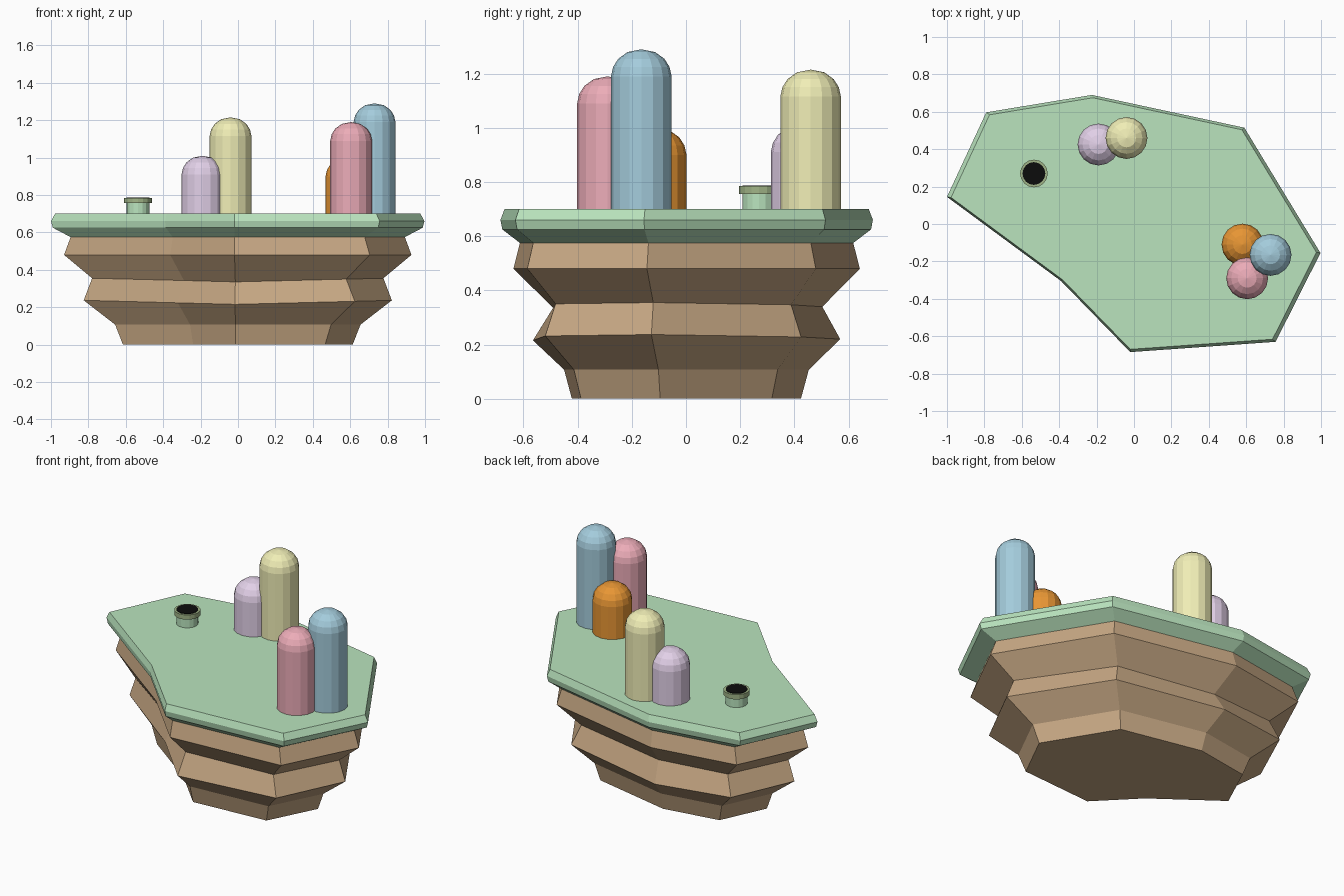
import bpy, bmesh, math

if "Cube" in bpy.data.objects:
    bpy.data.objects.remove(bpy.data.objects["Cube"])

# Plan outline of the island, counter-clockwise from the left tip
OUTLINE = [(-1.0, .145), (-.39, -.305), (-.02, -.685), (.757, -.63),
           (.997, -.155), (.59, .515), (-.225, .69), (-.79, .597)]


def material(name, rgb):
    m = bpy.data.materials.new(name)
    lin = [(c / 255 / 12.92 if c < 11 else ((c / 255 + .055) / 1.055) ** 2.4) for c in rgb]
    m.diffuse_color = (*lin, 1)
    m.use_nodes = True
    m.node_tree.nodes["Principled BSDF"].inputs["Base Color"].default_value = m.diffuse_color
    return m


def loft(name, rings, mat):
    """Skin a stack of equal-length rings; a one-point ring closes to a tip."""
    bm = bmesh.new()
    vs = [[bm.verts.new(p) for p in ring] for ring in rings]
    for a, b in zip(vs, vs[1:]):
        n = len(a)
        for i in range(n):
            j = (i + 1) % n
            bm.faces.new((a[i], a[j], b[0]) if len(b) == 1 else (a[i], a[j], b[j], b[i]))
    for ring in (vs[0], vs[-1]):
        if len(ring) > 2:
            bm.faces.new(ring)
    bmesh.ops.recalc_face_normals(bm, faces=bm.faces)
    me = bpy.data.meshes.new(name)
    bm.to_mesh(me)
    bm.free()
    me.materials.append(mat)
    ob = bpy.data.objects.new(name, me)
    bpy.context.collection.objects.link(ob)
    return ob


def plan_ring(scale, z, dscale=0, dz=0):
    """Scaled outline; dscale and dz grow towards the left and right tips."""
    return [(x * (scale + dscale * abs(x)), y * (scale + dscale * abs(x)), z + dz * abs(x))
            for x, y in OUTLINE]


def turned(name, x, y, profile, mat, sides=16):
    """Round part from (radius, height) points."""
    rings = []
    for r, z in profile:
        if r == 0:
            rings.append([(x, y, z)])
        else:
            rings.append([(x + r * math.cos(2 * math.pi * i / sides),
                           y + r * math.sin(2 * math.pi * i / sides), z) for i in range(sides)])
    return loft(name, rings, mat)


# Rock base
rock = material("rock", (198, 167, 131))
loft("rock_base", [plan_ring(.615, 0), plan_ring(.657, .107), plan_ring(.825, .215, 0, .022),
                   plan_ring(.715, .335, .065, .02), plan_ring(.93, .48), plan_ring(.895, .575)], rock)

# Grass slab with chamfered rim
grass = material("grass", (186, 228, 190))
loft("grass_slab", [plan_ring(.895, .575), plan_ring(.99, .625),
                    plan_ring(1.0, .66), plan_ring(.978, .70)], grass)

# Round-topped pillars: name, x, y, top height, colour
PILLARS = [("lilac_pillar", -.19, .425, 1.01, (226, 208, 232)),
           ("yellow_pillar", -.04, .46, 1.215, (240, 238, 182)),
           ("orange_pillar", .58, -.11, 1.0, (232, 150, 52)),
           ("pink_pillar", .605, -.29, 1.19, (236, 172, 184)),
           ("blue_pillar", .73, -.165, 1.29, (164, 204, 220))]
for name, x, y, top, rgb in PILLARS:
    r = .112
    turned(name, x, y, [(r, .69), (r, top - .10), (r * .93, top - .065), (r * .76, top - .035),
                        (r * .45, top - .01), (0, top)], material(name, rgb))

# Short pipe: neck, rim and dark opening
px, py = -.535, .27
turned("pipe_neck", px, py, [(.062, .69), (.062, .76)], grass)
turned("pipe_rim", px, py, [(.074, .756), (.074, .785)], material("pipe_rim", (160, 180, 135)))
turned("pipe_opening", px, py, [(.061, .77), (.061, .788)], material("dark", (12, 12, 12)))
